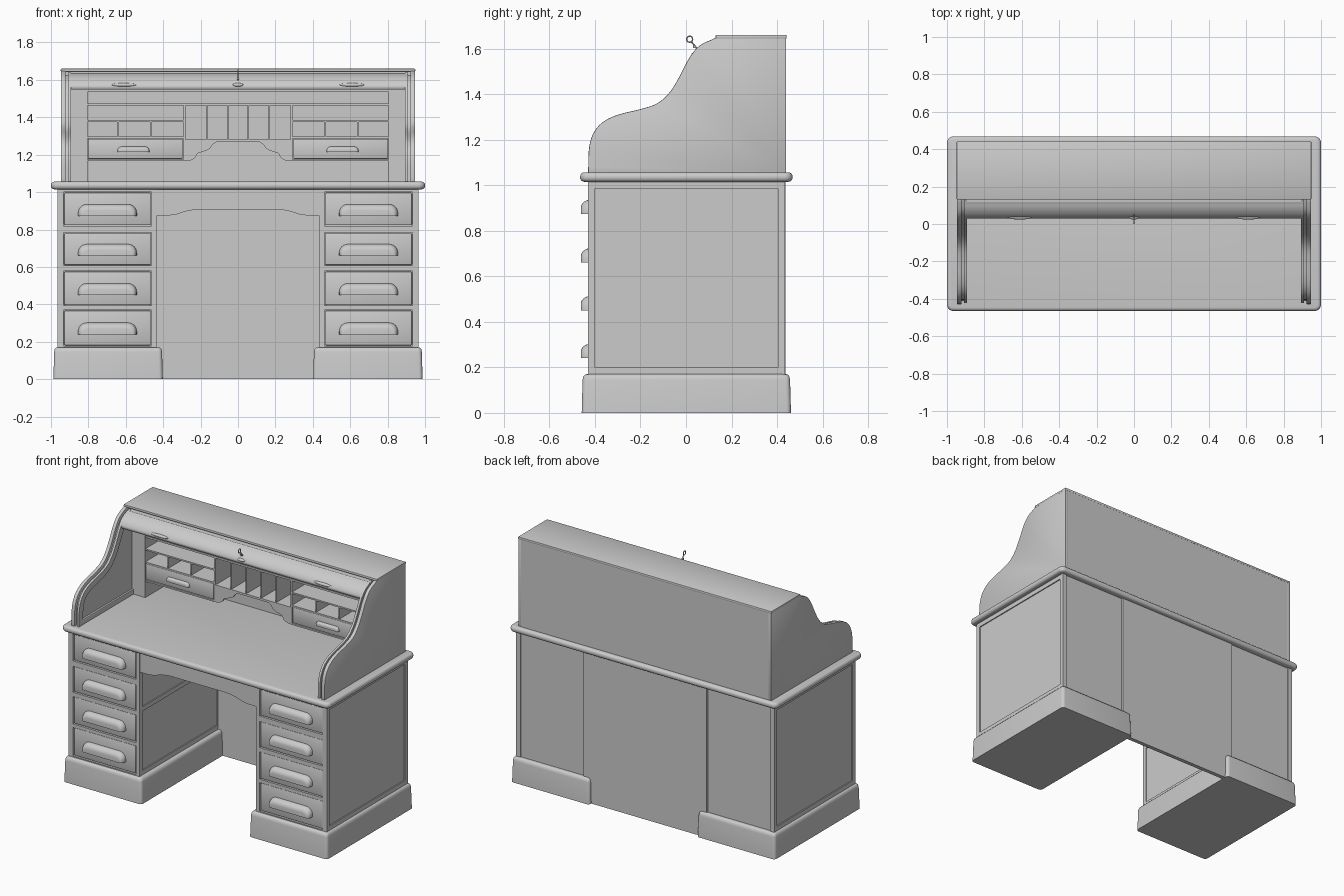
import bpy, bmesh, math
from mathutils import Vector, Matrix

if "Cube" in bpy.data.objects:
    bpy.data.objects.remove(bpy.data.objects["Cube"])


def finish(name, bm, mirror=False, bevel=0, seg=2):
    bmesh.ops.recalc_face_normals(bm, faces=bm.faces[:])
    me = bpy.data.meshes.new(name)
    bm.to_mesh(me)
    bm.free()
    ob = bpy.data.objects.new(name, me)
    bpy.context.collection.objects.link(ob)
    if bevel:
        m = ob.modifiers.new("bevel", 'BEVEL')
        m.width, m.segments, m.limit_method = bevel, seg, 'ANGLE'
        m.angle_limit = math.radians(50)
    if mirror:
        m = ob.modifiers.new("mirror", 'MIRROR')
        m.use_mirror_merge = False
    return ob


def boxes(name, items, **kw):
    """Each item is (x0, x1, y0, y1, z0, z1)."""
    bm = bmesh.new()
    for x0, x1, y0, y1, z0, z1 in items:
        mat = Matrix.Translation(((x0 + x1) / 2, (y0 + y1) / 2, (z0 + z1) / 2)) @ \
            Matrix.Diagonal((x1 - x0, y1 - y0, z1 - z0, 1))
        bmesh.ops.create_cube(bm, size=1, matrix=mat)
    return finish(name, bm, **kw)


def loft(name, rings, **kw):
    """Skin closed rings of 3D points and cap both ends."""
    bm = bmesh.new()
    vs = [[bm.verts.new(p) for p in r] for r in rings]
    n = len(vs[0])
    for a, b in zip(vs, vs[1:]):
        for i in range(n):
            bm.faces.new((a[i], a[(i + 1) % n], b[(i + 1) % n], b[i]))
    bm.faces.new(vs[0])
    bm.faces.new(vs[-1])
    return finish(name, bm, **kw)


def prism(name, pts, axis, a, b, **kw):
    """Extrude a 2D outline along one axis from a to b."""
    put = {'x': lambda p, t: (t, p[0], p[1]),
           'y': lambda p, t: (p[0], t, p[1]),
           'z': lambda p, t: (p[0], p[1], t)}[axis]
    return loft(name, [[put(p, t) for p in pts] for t in (a, b)], **kw)


def round_rect(x0, x1, y0, y1, r, n=5):
    out = []
    for k, (cx, cy) in enumerate([(x1 - r, y1 - r), (x0 + r, y1 - r), (x0 + r, y0 + r), (x1 - r, y0 + r)]):
        for i in range(n + 1):
            t = math.pi / 2 * (k + i / n)
            out.append((cx + r * math.cos(t), cy + r * math.sin(t)))
    return out


def spline(pts, n=4):
    """Smooth curve through the given points."""
    p = [Vector(q) for q in pts]
    p = [2 * p[0] - p[1]] + p + [2 * p[-1] - p[-2]]
    out = []
    for a, b, c, d in zip(p, p[1:], p[2:], p[3:]):
        for i in range(n):
            t = i / n
            out.append(0.5 * (2 * b + (c - a) * t + (2 * a - 5 * b + 4 * c - d) * t * t
                              + (3 * b - a - 3 * c + d) * t ** 3))
    return out + [p[-2]]


def offset(curve, d):
    out = []
    for i, p in enumerate(curve):
        t = (curve[min(i + 1, len(curve) - 1)] - curve[max(i - 1, 0)]).normalized()
        out.append(p + d * Vector((t.y, -t.x)))
    return out


def cup_pull(name, cx, y, z, a, h, d, mirror=True):
    r = h * 0.75
    out = [(-a, 0), (a, 0)]
    for k in (0, 1):
        for i in range(7):
            t = math.pi / 2 * (k + i / 6)
            out.append(((a - r) * (1 - 2 * k) + r * math.cos(t), h - r + r * math.sin(t)))
    rings = []
    for i in range(7):
        t = math.pi / 2 * i / 6
        sx, sz = 0.86 + 0.14 * math.cos(t), 0.45 + 0.55 * math.cos(t)
        rings.append([(cx + px * sx, y - d * math.sin(t), z + pz * sz) for px, pz in out])
    loft(name, rings, mirror=mirror)


def symmetric(half):
    return half + [(-x, z) for x, z in reversed(half) if x != 0]


# Pedestal plinths, slightly tapered
loft("plinth", [[(*p, z) for p in round_rect(0.402 + e, 0.987 - e, -0.458 + e, 0.461 - e, 0.02)]
                for z, e in ((0, 0), (0.145, 0.004), (0.16, 0.007), (0.168, 0.014), (0.17, 0.022))], mirror=True)

# Pedestal bodies with corner posts and rails
boxes("pedestal_body", [(0.442, 0.958, -0.41, 0.428, 0.15, 1.02)], mirror=True)
boxes("pedestal_frame", [
    (0.435, 0.463, -0.43, -0.40, 0.15, 1.02), (0.933, 0.965, -0.43, -0.40, 0.15, 1.02),
    (0.435, 0.463, 0.405, 0.435, 0.15, 1.02), (0.933, 0.965, 0.405, 0.435, 0.15, 1.02),
    (0.94, 0.965, -0.40, 0.405, 0.985, 1.02), (0.94, 0.965, -0.40, 0.405, 0.15, 0.20),
    (0.435, 0.46, -0.40, 0.405, 0.60, 0.63), (0.435, 0.46, -0.40, 0.405, 0.15, 0.20)],
    mirror=True)
boxes("drawer_rails", [(0.463, 0.933, -0.43, -0.40, a, b) for a, b in
                       ((0.15, 0.177), (0.37, 0.393), (0.578, 0.607), (0.783, 0.82), (1.0, 1.02))],
      mirror=True)

# Drawer fronts and cup pulls
for i, (z0, z1, hz) in enumerate([(0.18, 0.367, 0.24), (0.396, 0.575, 0.45),
                                  (0.61, 0.78, 0.66), (0.823, 0.997, 0.873)]):
    boxes(f"drawer_front_{i + 1}", [(0.467, 0.929, -0.425, -0.40, z0, z1)], mirror=True, bevel=0.006)
    cup_pull(f"drawer_pull_{i + 1}", 0.698, -0.424, hz, 0.157, 0.062, 0.038)

# Kneehole back panel and shaped apron
boxes("back_panel", [(-0.46, 0.46, 0.41, 0.437, 0, 1.02)])
prism("kneehole_apron", [(-0.45, 1.02)] + symmetric(
    [(-0.45, 0.873), (-0.37, 0.875), (-0.33, 0.88), (-0.28, 0.897), (-0.235, 0.906), (-0.2, 0.908)])
    + [(0.45, 1.02)], 'y', -0.425, -0.40)

# Writing surface with a rounded edge
prism("desk_top", round_rect(-1, 1, -0.465, 0.468, 0.035), 'z', 1.015, 1.056, bevel=0.018, seg=4)

# Upper S-curved sides: outer shell, groove floor and inner lip
curve = spline([(-0.43, 1.05), (-0.425, 1.17), (-0.40, 1.24), (-0.355, 1.284), (-0.29, 1.312), (-0.20, 1.334),
                (-0.125, 1.36), (-0.07, 1.41), (-0.03, 1.475), (0.015, 1.56), (0.06, 1.613), (0.13, 1.647)])
prism("upper_side", curve + [(0.44, 1.647), (0.44, 1.05)], 'x', 0.922, 0.947, mirror=True, bevel=0.004)
core = offset(curve, 0.022)
prism("upper_side_inner", core + [(0.43, core[-1].y), (0.43, 1.05)], 'x', 0.905, 0.923, mirror=True)
prism("tambour_guide", offset(curve, 0.007) + offset(curve, 0.05)[::-1], 'x', 0.893, 0.908, mirror=True)
boxes("side_bottom_rail", [(0.893, 0.908, -0.39, 0.42, 1.05, 1.09)], mirror=True, bevel=0.003)

# Upper back and top board
boxes("upper_back", [(-0.945, 0.945, 0.42, 0.44, 1.05, 1.65)])
boxes("top_board", [(-0.948, 0.948, 0.13, 0.442, 1.643, 1.66)], bevel=0.005)

# Rolled-up tambour curtain with a rounded bottom rail
skin = spline([(0.035, 1.548), (0.03, 1.565), (0.045, 1.592), (0.075, 1.616), (0.11, 1.63), (0.15, 1.635),
               (0.42, 1.636)])
prism("tambour", skin + [(0.42, 1.62), (0.15, 1.617), (0.10, 1.60), (0.065, 1.57), (0.05, 1.548)],
      'x', -0.91, 0.91)

# Finger grips and lock plate on the tambour rail
for name, x, sx in (("finger_grip_left", -0.61, 0.07), ("finger_grip_right", 0.61, 0.07), ("lock_plate", 0, 0.03)):
    bm = bmesh.new()
    bmesh.ops.create_uvsphere(bm, u_segments=20, v_segments=10, radius=1, matrix=Matrix.Translation(
        (x, 0.036, 1.573)) @ Matrix.Diagonal((sx, 0.012, 0.01, 1)))
    finish(name, bm)

# Key: shaft, bit and ring
bm = bmesh.new()
a, b = Vector((0, 0.05, 1.598)), Vector((0, 0.024, 1.629))
bmesh.ops.create_cone(bm, cap_ends=True, segments=10, radius1=0.0035, radius2=0.0035, depth=(b - a).length,
                      matrix=Matrix.Translation((a + b) / 2) @ (b - a).to_track_quat('Z', 'Y').to_matrix().to_4x4())
bmesh.ops.create_cube(bm, size=1, matrix=Matrix.Translation((0, 0.036, 1.607)) @ Matrix.Diagonal((0.01, 0.01, 0.01, 1)))
finish("key_shaft", bm)
bpy.ops.mesh.primitive_torus_add(location=(0, 0.016, 1.641), rotation=(0, math.pi / 2, 0), major_radius=0.013,
                                 minor_radius=0.003, major_segments=20, minor_segments=8)
bpy.context.object.name = "key_ring"

# Pigeonhole unit: side walls, shelves and dividers
F, B = 0.16, 0.425
boxes("pigeonhole_filler", [(0.815, 0.91, F, F + 0.015, 1.05, 1.55)], mirror=True)
boxes("pigeonhole_walls", [(0.805, 0.817, F - 0.004, B, 1.05, 1.55), (0.28, 0.291, F, B, 1.165, 1.474)], mirror=True)
boxes("pigeonhole_long_shelves", [(-0.81, 0.81, F, B, 1.535, 1.548), (-0.81, 0.81, F, B, 1.462, 1.474)])
boxes("pigeonhole_side_shelves", [(0.285, 0.81, F, B, z, z + 0.01) for z in (1.165, 1.287, 1.376)], mirror=True)
boxes("pigeonhole_small_dividers", [(x - 0.004, x + 0.004, F + 0.005, B, 1.29, 1.38) for x in (0.467, 0.64)],
      mirror=True)
boxes("pigeonhole_center_shelf", [(-0.285, 0.285, F, B, 1.272, 1.282)])
boxes("letter_dividers", [(x - 0.004, x + 0.004, F + 0.005, B, 1.28, 1.465) for x in (-0.168, -0.056, 0.056, 0.168)])
prism("pigeonhole_apron", [(-0.285, 1.28)] + symmetric(
    [(-0.285, 1.165), (-0.255, 1.168), (-0.23, 1.182), (-0.215, 1.208), (-0.17, 1.222), (-0.148, 1.235),
     (-0.135, 1.255), (-0.115, 1.268)]) + [(0.285, 1.28)], 'y', F, F + 0.012)

# Small drawers under the pigeonholes
boxes("small_drawer", [(0.296, 0.802, F + 0.002, B, 1.178, 1.285)], mirror=True, bevel=0.004)
cup_pull("small_drawer_pull", 0.559, F + 0.003, 1.215, 0.085, 0.028, 0.018)

# Bake modifiers, then smooth shading with sharp edges kept
bpy.ops.object.select_all(action='SELECT')
bpy.context.view_layer.objects.active = bpy.data.objects["desk_top"]
bpy.ops.object.convert(target='MESH')
bpy.ops.object.shade_smooth_by_angle(angle=math.radians(35))
